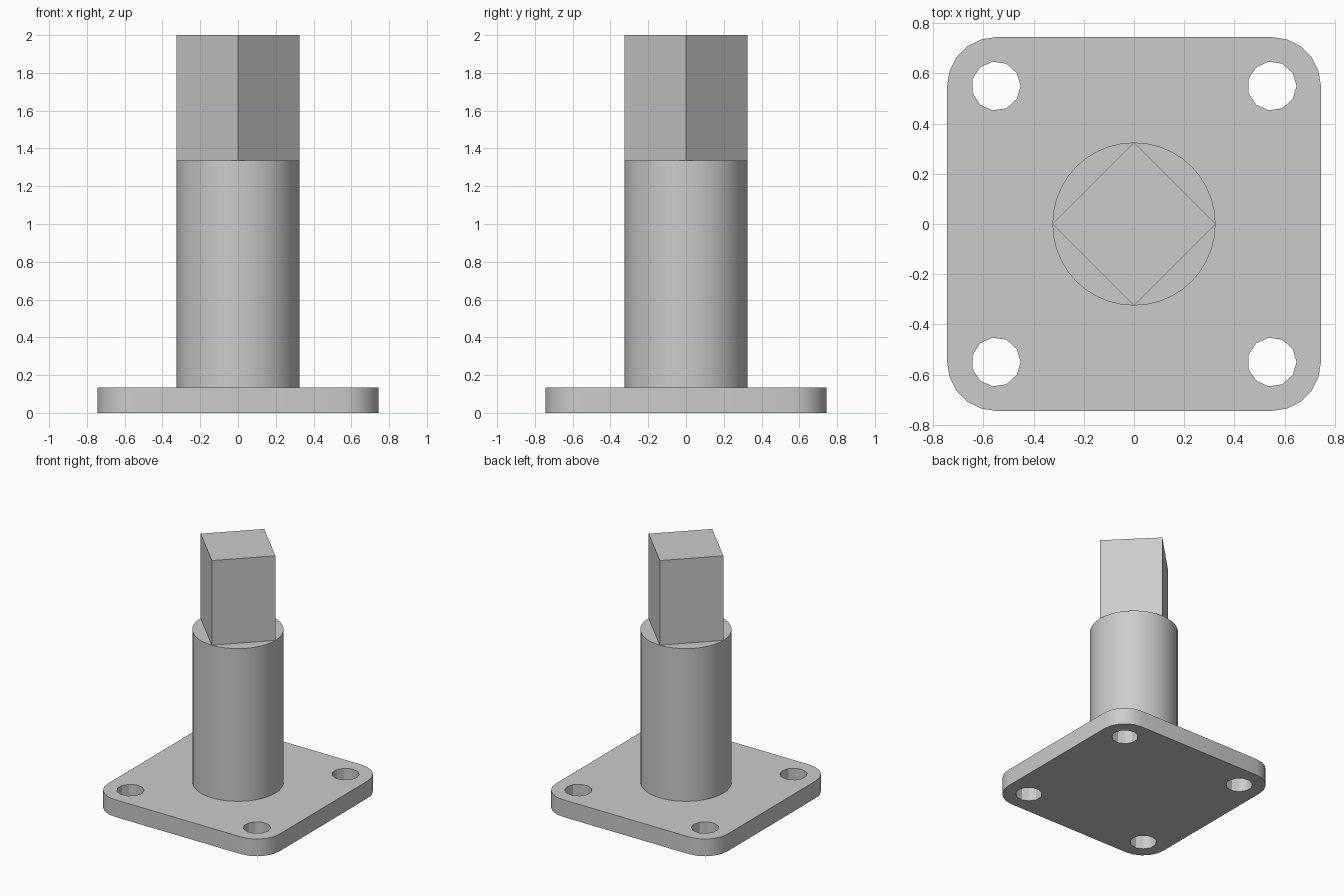
import bpy
import bmesh
from math import cos, sin, pi, radians

cube = bpy.data.objects.get("Cube")
if cube:
    bpy.data.objects.remove(cube, do_unlink=True)

PLATE_TOP, SHAFT_TOP, TOTAL = 0.135, 1.335, 2.0
HALF, INSET, SHAFT_R, HOLE_R = 0.745, 0.55, 0.325, 0.098

# One plain grey for the whole part
grey = bpy.data.materials.new("plain_grey")
grey.use_nodes = True
colour = (0.6, 0.6, 0.6, 1)
grey.diffuse_color = colour
grey.node_tree.nodes["Principled BSDF"].inputs["Base Color"].default_value = colour


def arc(cx, cy, r, start, sweep, steps, closed=True):
    """Points along an arc; a closed ring leaves out its repeated last point."""
    count = steps if closed else steps + 1
    return [(cx + r * cos(start + sweep * i / steps),
             cy + r * sin(start + sweep * i / steps)) for i in range(count)]


def extrude_loops(name, loops, z0, z1):
    """Fill the outline, with any inner loops as holes, and extrude it upward."""
    bm = bmesh.new()
    edges = []
    for loop in loops:
        verts = [bm.verts.new((x, y, z0)) for x, y in loop]
        edges += [bm.edges.new((a, b)) for a, b in zip(verts, verts[1:] + verts[:1])]
    if len(loops) == 1:
        bm.faces.new(verts)
    else:
        bmesh.ops.triangle_fill(bm, edges=edges, use_beauty=True, normal=(0, 0, 1))
    lid = bmesh.ops.extrude_face_region(bm, geom=bm.faces[:], use_keep_orig=True)
    top = [v for v in lid["geom"] if isinstance(v, bmesh.types.BMVert)]
    bmesh.ops.translate(bm, vec=(0, 0, z1 - z0), verts=top)
    bmesh.ops.recalc_face_normals(bm, faces=bm.faces[:])
    mesh = bpy.data.meshes.new(name)
    bm.to_mesh(mesh)
    bm.free()
    mesh.materials.append(grey)
    obj = bpy.data.objects.new(name, mesh)
    bpy.context.collection.objects.link(obj)
    bpy.ops.object.select_all(action="DESELECT")
    obj.select_set(True)
    bpy.context.view_layer.objects.active = obj
    bpy.ops.object.shade_smooth_by_angle(angle=radians(30))
    return obj


# Rounded base plate, with a bolt hole centred on each corner arc
corners = [(INSET, INSET), (-INSET, INSET), (-INSET, -INSET), (INSET, -INSET)]
outline = []
for i, (x, y) in enumerate(corners):
    outline += arc(x, y, HALF - INSET, i * pi / 2, pi / 2, 5, closed=False)
holes = [arc(x, y, HOLE_R, 0, 2 * pi, 11) for x, y in corners]
extrude_loops("base_plate", [outline] + holes, 0, PLATE_TOP)

# Round shaft, then the square drive whose corners reach the shaft rim
extrude_loops("round_shaft", [arc(0, 0, SHAFT_R, 0, 2 * pi, 40)], PLATE_TOP, SHAFT_TOP)
extrude_loops("square_drive", [arc(0, 0, SHAFT_R, 0, 2 * pi, 4)], SHAFT_TOP, TOTAL)
